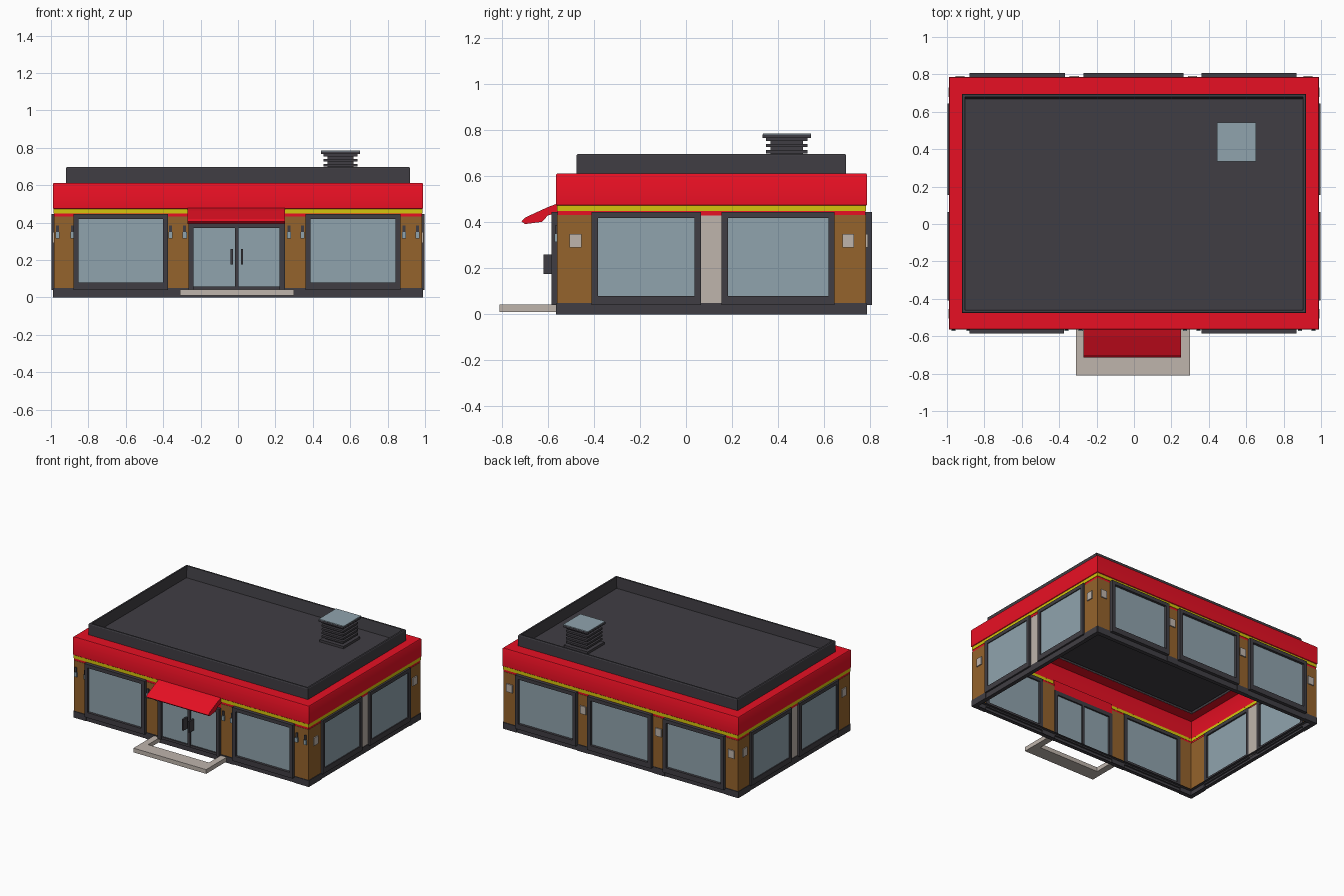
import bpy, bmesh, math

if "Cube" in bpy.data.objects:
    bpy.data.objects.remove(bpy.data.objects["Cube"])

# ---------- colours ----------
def mat(name, r, g, b):
    m = bpy.data.materials.new(name)
    m.diffuse_color = (r, g, b, 1)
    m.use_nodes = True
    m.node_tree.nodes["Principled BSDF"].inputs["Base Color"].default_value = m.diffuse_color
    return m

RED = mat("red", 0.80, 0.005, 0.017)
YELLOW = mat("yellow", 0.66, 0.56, 0.004)
BROWN = mat("brown", 0.30, 0.125, 0.025)
DARK = mat("charcoal", 0.051, 0.048, 0.057)
GLASS = mat("glass_blue", 0.28, 0.37, 0.42)
PALE = mat("pale_stone", 0.52, 0.46, 0.415)

# ---------- building outline ----------
HX, Y0, Y1 = 0.985, -0.56, 0.782

def finish(name, bm, m, smooth=False):
    me = bpy.data.meshes.new(name)
    bm.to_mesh(me)
    bm.free()
    me.materials.append(m)
    ob = bpy.data.objects.new(name, me)
    bpy.context.collection.objects.link(ob)
    if smooth:
        bpy.context.view_layer.objects.active = ob
        ob.select_set(True)
        bpy.ops.object.shade_smooth_by_angle(angle=math.radians(50))
        ob.select_set(False)
    return ob

def add_box(bm, x0, x1, y0, y1, z0, z1):
    v = bmesh.ops.create_cube(bm, size=1)["verts"]
    for p in v:
        p.co = (x1 if p.co.x > 0 else x0, y1 if p.co.y > 0 else y0, z1 if p.co.z > 0 else z0)

def boxes(name, m, *items):
    bm = bmesh.new()
    for b in items:
        add_box(bm, *b)
    return finish(name, bm, m)

def on_wall(wall, u0, u1, d0, d1, z0, z1):
    """Box limits from: along the wall, outward distance, height."""
    if wall == "front":
        return (u0, u1, Y0 - d1, Y0 - d0, z0, z1)
    if wall == "back":
        return (u0, u1, Y1 + d0, Y1 + d1, z0, z1)
    if wall == "right":
        return (HX + d0, HX + d1, u0, u1, z0, z1)
    return (-HX - d1, -HX - d0, u0, u1, z0, z1)

def shell(name, m, loops, cap=False, smooth=False):
    """Skin rectangles given as (half width, y front, y back, z)."""
    bm = bmesh.new()
    rings = [[bm.verts.new(c) for c in ((-h, a, z), (h, a, z), (h, b, z), (-h, b, z))]
             for h, a, b, z in loops]
    for r, s in zip(rings, rings[1:]):
        for i in range(4):
            j = (i + 1) % 4
            bm.faces.new((r[i], r[j], s[j], s[i]))
    if cap:
        bm.faces.new(rings[-1])
    return finish(name, bm, m, smooth)

def grown(d, z):
    return (HX + d, Y0 - d, Y1 + d, z)

# ---------- bands and roof ----------
shell("base_skirting", DARK, [grown(-0.03, 0), grown(0, 0), grown(0, 0.05), grown(-0.03, 0.05)])
shell("lower_red_band", RED, [grown(-0.008, 0.43), grown(-0.002, 0.43), grown(-0.002, 0.45)])
shell("yellow_stripe", YELLOW, [grown(-0.004, 0.448), grown(0.001, 0.448), grown(0.001, 0.475)])
shell("red_fascia", RED, [grown(0.0, 0.472), grown(0.005, 0.476), grown(0.005, 0.606),
                          grown(0.001, 0.611), (0.918, -0.474, 0.694, 0.611)], smooth=True)
shell("roof_parapet", DARK, [(0.92, -0.476, 0.696, 0.61), (0.92, -0.476, 0.696, 0.69),
                             (0.916, -0.472, 0.692, 0.696), (0.904, -0.46, 0.68, 0.696),
                             (0.90, -0.456, 0.667, 0.612)], cap=True)

# ---------- windows ----------
windows = {"front": [(-0.88, -0.375), (0.36, 0.868)],
           "back": [(-0.88, -0.37), (-0.27, 0.265), (0.36, 0.87)],
           "right": [(-0.41, 0.065), (0.155, 0.645)],
           "left": [(-0.41, 0.065), (0.155, 0.645)]}
T = 0.027
for wall, spans in windows.items():
    for n, (a, b) in enumerate(spans):
        lo, hi, out = 0.04, 0.445, (0.025 if wall in ("front", "back") else 0.013)
        boxes(f"{wall}_window_frame_{n}", DARK,
              on_wall(wall, a, a + T, -0.012, out, lo, hi),
              on_wall(wall, b - T, b, -0.012, out, lo, hi),
              on_wall(wall, a + T, b - T, -0.012, out, lo, lo + 0.04),
              on_wall(wall, a + T, b - T, -0.012, out, hi - T, hi))
        boxes(f"{wall}_window_glass_{n}", GLASS,
              on_wall(wall, a + T, b - T, 0.0, 0.006, lo + 0.04, hi - T))

# ---------- pillars ----------
pillars = {"front": [(-HX, -0.88), (-0.375, -0.265), (0.25, 0.36), (0.868, HX)],
           "back": [(-HX, -0.88), (-0.37, -0.27), (0.265, 0.36), (0.87, HX)],
           "right": [(Y0, -0.41), (0.645, Y1)],
           "left": [(Y0, -0.41), (0.645, Y1)]}
for wall, spans in pillars.items():
    boxes(f"{wall}_pillars", BROWN,
          *[on_wall(wall, a, b, -0.008, 0, 0.05, 0.432) for a, b in spans])
    boxes(f"{wall}_pillar_feet", DARK,
          *[on_wall(wall, a, b, -0.01, 0.004, 0, 0.048) for a, b in spans])
for wall in ("left", "right"):
    boxes(f"{wall}_pale_panel", PALE, on_wall(wall, 0.065, 0.155, -0.012, -0.004, 0.05, 0.432))

# ---------- wall lamps ----------
front_lamps = [-0.965, -0.885, -0.36, -0.285, 0.272, 0.345, 0.887, 0.96]
boxes("front_lamp_brackets", DARK,
      *[on_wall("front", u - 0.008, u + 0.008, 0, 0.008, 0.34, 0.385) for u in front_lamps])
boxes("front_lamp_lenses", GLASS,
      *[on_wall("front", u - 0.011, u + 0.011, 0, 0.012, 0.315, 0.35) for u in front_lamps])
for wall, spots in (("right", (-0.48, 0.705)), ("left", (-0.48, 0.705)),
                    ("back", (-0.93, -0.32, 0.313, 0.93))):
    boxes(f"{wall}_lamps", PALE,
          *[on_wall(wall, u - 0.025, u + 0.025, 0, 0.008, 0.29, 0.35) for u in spots])

# ---------- entrance ----------
DX0, DX1, DM = -0.265, 0.25, -0.006
boxes("door_frame", DARK,
      on_wall("front", DX0, DX0 + T, -0.012, 0.025, 0.04, 0.40),
      on_wall("front", DX1 - T, DX1, -0.012, 0.025, 0.04, 0.40),
      on_wall("front", DX0, DX1, -0.012, 0.025, 0.37, 0.40),
      on_wall("front", DX0, DX1, -0.012, 0.015, 0.04, 0.058),
      on_wall("front", DM - 0.01, DM + 0.01, -0.012, 0.02, 0.05, 0.37))
boxes("door_glass", GLASS,
      on_wall("front", DX0 + T, DM - 0.01, 0, 0.006, 0.055, 0.37),
      on_wall("front", DM + 0.01, DX1 - T, 0, 0.006, 0.055, 0.37))
boxes("door_handles", DARK,
      *[on_wall("front", DM + s * 0.027 - 0.006, DM + s * 0.027 + 0.006, 0.004, 0.058, 0.175, 0.26)
        for s in (-1, 1)])
boxes("door_header", RED, on_wall("front", DX0, DX1, -0.008, 0, 0.40, 0.45))

# sloping canopy, from a side profile
bm = bmesh.new()
profile = [(-0.557, 0.482), (-0.60, 0.466), (-0.70, 0.42), (-0.715, 0.405), (-0.70, 0.392),
           (-0.625, 0.402), (-0.60, 0.43), (-0.557, 0.44)]
face = bm.faces.new([bm.verts.new((-0.27, y, z)) for y, z in profile])
ext = bmesh.ops.extrude_face_region(bm, geom=[face])["geom"]
bmesh.ops.translate(bm, vec=(0.522, 0, 0), verts=[g for g in ext if isinstance(g, bmesh.types.BMVert)])
bmesh.ops.recalc_face_normals(bm, faces=bm.faces[:])
finish("entrance_canopy", bm, RED)

# U-shaped doorstep
boxes("doorstep", PALE,
      (-0.31, 0.30, -0.81, -0.705, 0.01, 0.042),
      (-0.31, -0.26, -0.705, -0.56, 0.01, 0.042),
      (0.25, 0.30, -0.705, -0.56, 0.01, 0.042))

# ---------- roof vent ----------
VX, VY = 0.548, 0.438

def vent(h, z0, z1):
    return (VX - h, VX + h, VY - h, VY + h, z0, z1)

boxes("vent_base", DARK, vent(0.1, 0.612, 0.63))
boxes("vent_core", DARK, vent(0.07, 0.63, 0.77))
boxes("vent_louvres", DARK, *[vent(0.09, 0.645 + i * 0.027, 0.659 + i * 0.027) for i in range(5)])
boxes("vent_cap", DARK, vent(0.105, 0.766, 0.781))
boxes("vent_cap_top", GLASS, vent(0.104, 0.781, 0.786))
